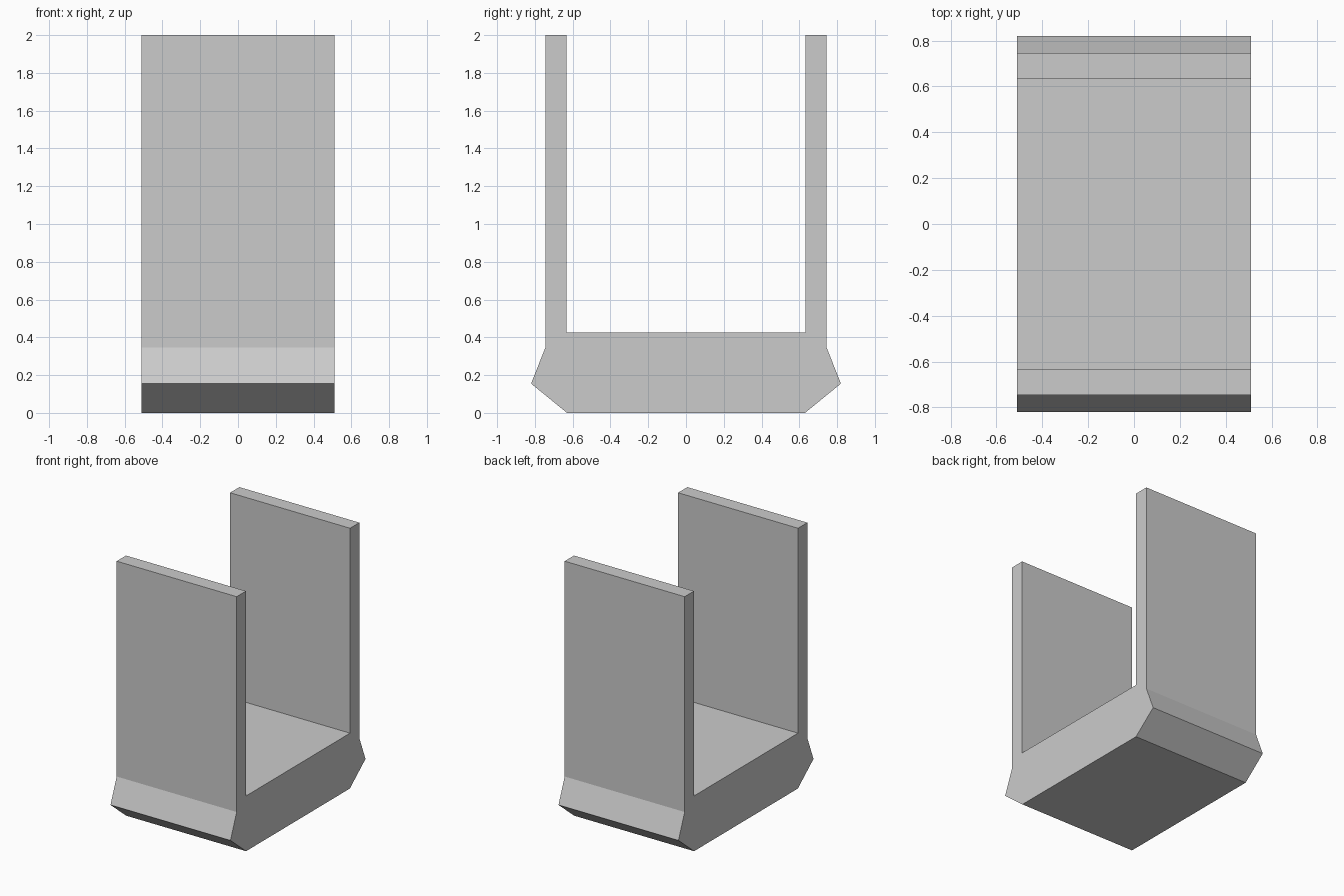
import bpy, bmesh

if "Cube" in bpy.data.objects:
    bpy.data.objects.remove(bpy.data.objects["Cube"])

HALF_WIDTH = 0.51

# Right half of the U-shaped cross-section (y, z), from the base up and inward
half = [(0.63, 0.0), (0.82, 0.155), (0.745, 0.345),
        (0.745, 2.0), (0.632, 2.0), (0.632, 0.425)]
profile = half + [(-y, z) for y, z in reversed(half)]

# Extrude the closed profile along x
bm = bmesh.new()
face = bm.faces.new([bm.verts.new((-HALF_WIDTH, y, z)) for y, z in profile])
result = bmesh.ops.extrude_face_region(bm, geom=[face], use_keep_orig=True)
moved = [v for v in result["geom"] if isinstance(v, bmesh.types.BMVert)]
bmesh.ops.translate(bm, verts=moved, vec=(2 * HALF_WIDTH, 0, 0))
bmesh.ops.recalc_face_normals(bm, faces=bm.faces)

# U-shaped channel with flared base
mesh = bpy.data.meshes.new("u_channel")
bm.to_mesh(mesh)
bm.free()
channel = bpy.data.objects.new("u_channel", mesh)
bpy.context.collection.objects.link(channel)
